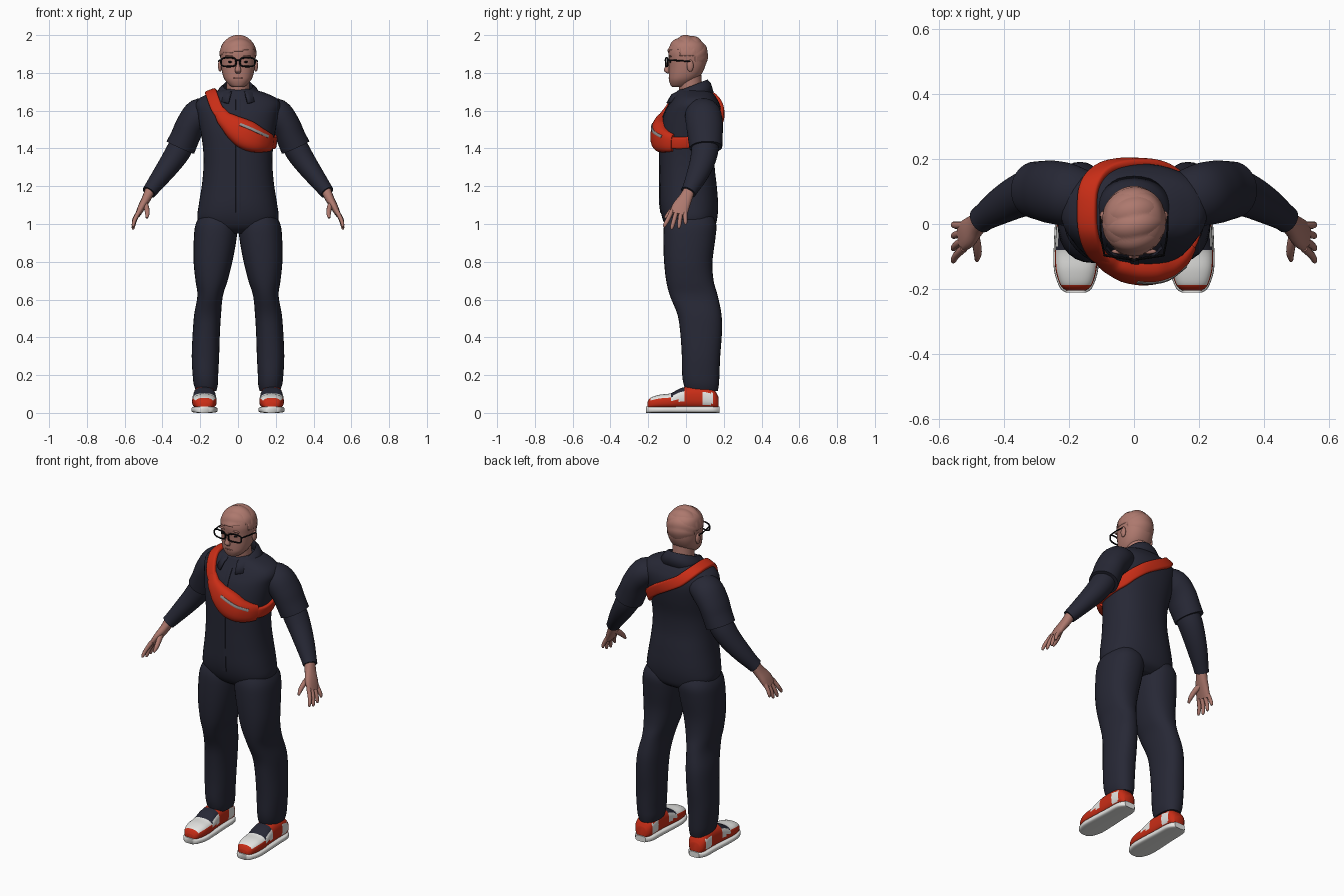
import bpy, bmesh, math
from mathutils import Vector
from mathutils.bvhtree import BVHTree

if "Cube" in bpy.data.objects:
    bpy.data.objects.remove(bpy.data.objects["Cube"])

X, Y, Z = Vector((1, 0, 0)), Vector((0, 1, 0)), Vector((0, 0, 1))


def material(name, rgb):
    m = bpy.data.materials.new(name)
    m.diffuse_color = (*rgb, 1)
    m.use_nodes = True
    m.node_tree.nodes["Principled BSDF"].inputs["Base Color"].default_value = m.diffuse_color
    return m


NAVY = material("navy cloth", (.020, .021, .036))
RED = material("red", (.58, .026, .008))
SKIN = material("skin", (.42, .19, .155))
LIP = material("lip", (.31, .12, .10))
WHITE = material("white", (.78, .78, .76))
BLACK = material("black", (.004, .004, .005))
GREY = material("zip grey", (.30, .28, .28))


def finish(name, bm, mats, paint=None, mirror=False):
    bmesh.ops.recalc_face_normals(bm, faces=bm.faces[:])
    me = bpy.data.meshes.new(name)
    bm.to_mesh(me)
    bm.free()
    for m in mats:
        me.materials.append(m)
    if paint:
        for p in me.polygons:
            p.material_index = paint(p.center, p.normal)
    me.shade_smooth()
    me.set_sharp_from_angle(angle=math.radians(45))
    ob = bpy.data.objects.new(name, me)
    bpy.context.collection.objects.link(ob)
    if mirror:
        ob.modifiers.new("mirror", 'MIRROR')
    return ob


def smooth_rows(rows, steps, closed=False):
    """Catmull-Rom interpolation of rows of numbers."""
    n, out = len(rows), []
    for i in range(n if closed else n - 1):
        k = [(i + d) % n if closed else min(max(i + d, 0), n - 1) for d in (-1, 0, 1, 2)]
        for s in range(steps):
            t = s / steps
            out.append([.5 * (2 * b + (c - a) * t + (2 * a - 5 * b + 4 * c - d) * t * t
                              + (3 * b - a - 3 * c + d) * t ** 3)
                        for a, b, c, d in zip(*(rows[j] for j in k))])
    return out if closed else out + [list(rows[-1])]


def loft(name, rows, mats, ref=Y, axis=None, n=2, sides=24, closed=False, steps=4,
         paint=None, mirror=False):
    """Skin rings (x, y, z, radius along ref, other radius[, own ref])."""
    rows = smooth_rows(rows, steps, closed)
    pts = [Vector(r[:3]) for r in rows]
    bm, rings, m = bmesh.new(), [], len(rows)
    for i, r in enumerate(rows):
        nxt = pts[(i + 1) % m] if closed else pts[min(i + 1, m - 1)]
        prv = pts[i - 1] if closed else pts[max(i - 1, 0)]
        t = axis or (nxt - prv).normalized()
        a = Vector(r[5:8]) if len(r) > 5 else ref
        a = (a - t * a.dot(t)).normalized()
        b = t.cross(a)
        ring = []
        for k in range(sides):
            c, s = math.cos(math.tau * k / sides), math.sin(math.tau * k / sides)
            c, s = (math.copysign(abs(v) ** (2 / n), v) for v in (c, s))
            ring.append(bm.verts.new(pts[i] + a * c * max(r[3], .002) + b * s * max(r[4], .002)))
        rings.append(ring)
    for i in range(m if closed else m - 1):
        p, q = rings[i], rings[(i + 1) % m]
        for k in range(sides):
            j = (k + 1) % sides
            bm.faces.new((p[k], p[j], q[j], q[k]))
    if not closed:
        bm.faces.new(rings[0])
        bm.faces.new(rings[-1])
    return finish(name, bm, mats, paint, mirror)


def box_row(z, x0, x1, y0, y1):
    return ((x0 + x1) / 2, (y0 + y1) / 2, z, (y1 - y0) / 2, (x1 - x0) / 2)


def ball(name, loc, scale, mat, mirror=False):
    bm = bmesh.new()
    bmesh.ops.create_uvsphere(bm, u_segments=16, v_segments=10, radius=1)
    for v in bm.verts:
        v.co = Vector(loc) + Vector(a * b for a, b in zip(v.co, scale))
    return finish(name, bm, [mat], mirror=mirror)


def tree(*obs):
    vs, fs = [], []
    for o in obs:
        k = len(vs)
        vs += [v.co.copy() for v in o.data.vertices]
        fs += [[i + k for i in p.vertices] for p in o.data.polygons]
    return BVHTree.FromPolygons(vs, fs)


# Overalls: torso
torso = loft("torso", [box_row(z, -w, w, f, b) for z, w, f, b in (
    (.95, .13, -.06, .11), (.98, .19, -.10, .15), (1.03, .215, -.125, .165), (1.1, .208, -.138, .17),
    (1.2, .192, -.14, .163), (1.3, .183, -.14, .152), (1.4, .185, -.14, .155), (1.5, .20, -.135, .175),
    (1.58, .215, -.117, .186), (1.63, .225, -.092, .18), (1.665, .205, -.07, .163),
    (1.69, .155, -.055, .145), (1.705, .11, -.045, .125), (1.715, .07, -.025, .09))],
    [NAVY], axis=Z, n=2.35, sides=40)

# Trouser legs
loft("leg", [box_row(*r) for r in (
    (.115, -.222, -.115, 0, .168), (.15, -.234, -.107, -.012, .174), (.2, -.24, -.105, -.02, .177),
    (.3, -.245, -.10, -.022, .181), (.42, -.24, -.096, -.03, .19), (.52, -.232, -.09, -.045, .188),
    (.62, -.215, -.08, -.085, .168), (.7, -.225, -.055, -.105, .146), (.8, -.235, -.03, -.116, .14),
    (.92, -.234, -.008, -.12, .155), (1.0, -.224, -.004, -.115, .16), (1.06, -.19, -.03, -.09, .13))],
    [NAVY], axis=Z, n=2.3, sides=28, mirror=True)

# Sleeves and forearms
sleeve = loft("short_sleeve", [(-.13, .08, 1.605, .075, .06), (-.20, .09, 1.583, .095, .083),
                               (-.25, .098, 1.525, .097, .078), (-.28, .102, 1.46, .092, .077),
                               (-.305, .105, 1.405, .087, .08)], [NAVY], sides=28, mirror=True)
loft("forearm_sleeve", [(-.27, .10, 1.47, .068, .06), (-.31, .10, 1.395, .072, .066),
                        (-.355, .085, 1.325, .066, .06), (-.41, .055, 1.25, .056, .05),
                        (-.455, .025, 1.19, .044, .041), (-.472, .012, 1.168, .042, .038)],
     [NAVY], mirror=True)

# Hands
loft("palm", [(-.465, .018, 1.18, .03, .027), (-.485, -.003, 1.135, .036, .024),
              (-.51, -.028, 1.09, .046, .02), (-.53, -.042, 1.05, .045, .014)],
     [SKIN], n=2.4, sides=16, mirror=True)
for i, (o, dz) in enumerate(((-.036, .012), (-.012, 0), (.012, .005), (.034, .025))):
    loft(f"finger_{i + 1}", [(-.522, -.038 + o, 1.07, .012, .013),
                             (-.545, -.048 + 1.3 * o, 1.02 + dz / 2, .0115, .011),
                             (-.554, -.055 + 1.55 * o, .985 + dz, .010, .009),
                             (-.555, -.058 + 1.62 * o, .972 + dz, .005, .005)],
         [SKIN], sides=10, mirror=True)
loft("thumb", [(-.495, -.02, 1.115, .016, .02), (-.484, -.06, 1.085, .014, .016),
               (-.48, -.092, 1.055, .012, .012), (-.483, -.112, 1.032, .006, .006)],
     [SKIN], ref=X, sides=10, mirror=True)


# Shoes: red panels, white toe box and side patch, dark tongue
def shoe_paint(c, n):
    if c.y < -.085:
        return 1 if n.z > .5 and c.y > -.19 else 0
    if c.y < -.01:
        return 2 if n.z > .55 else (1 if c.z > .065 else 0)
    return 1 if .085 < c.y < .14 and .045 < c.z < .105 else 0


loft("shoe_upper", [(-.178, y, (top + .02) / 2, (top - .02) / 2, w) for y, top, w in (
    (-.205, .055, .028), (-.188, .08, .048), (-.14, .096, .063), (-.08, .104, .065), (-.03, .13, .062),
    (.03, .142, .059), (.1, .142, .057), (.15, .12, .053), (.172, .085, .033))],
    [RED, WHITE, NAVY], ref=Z, axis=Y, n=2.6, sides=32, steps=5, paint=shoe_paint, mirror=True)
loft("shoe_sole", [(-.178, y, .017, .017, w) for y, w in (
    (-.211, .03), (-.195, .05), (-.14, .068), (-.06, .068), (.05, .062), (.14, .058), (.178, .034))],
    [WHITE], ref=Z, axis=Y, n=4, mirror=True)

# Neck and head
loft("neck", [(0, .035, 1.66, .066, .066), (0, .025, 1.72, .062, .061), (0, .02, 1.80, .06, .062)],
     [SKIN], axis=Z)
loft("head", [box_row(z, -w, w, f, b) for z, w, f, b in (
    (1.725, .022, -.07, -.02), (1.732, .042, -.08, .01), (1.76, .068, -.09, .05), (1.79, .081, -.091, .08),
    (1.83, .089, -.09, .1), (1.87, .093, -.091, .107), (1.91, .095, -.092, .109), (1.95, .085, -.078, .098),
    (1.975, .06, -.05, .07), (1.987, .03, -.015, .04))], [SKIN], axis=Z, n=2.25, sides=32)
loft("nose", [(0, -.089, 1.872, .006, .008), (0, -.097, 1.84, .011, .010), (0, -.102, 1.812, .015, .017),
              (0, -.093, 1.798, .007, .011)], [SKIN], axis=Z, sides=12)
ball("ear", (-.095, .022, 1.838), (.011, .018, .032), SKIN, True)
ball("eye", (-.042, -.083, 1.858), (.012, .005, .005), BLACK, True)
ball("brow", (-.045, -.084, 1.888), (.024, .008, .005), SKIN, True)
ball("mouth", (0, -.088, 1.773), (.025, .006, .004), LIP)

# Swept hair with ridged locks, cut along a hairline
bm = bmesh.new()
bmesh.ops.create_uvsphere(bm, u_segments=64, v_segments=40, radius=1)
for v in bm.verts:
    wave = math.atan2(v.co.z + .35, v.co.y) * 13 + v.co.x * 1.6
    k = 1 + .045 * abs(math.sin(wave / 2)) * max(0, v.co.z + .5)
    v.co = Vector((v.co.x * .097 * k, .008 + v.co.y * .107 * k, 1.89 + v.co.z * .105 * k))


def below_hairline(c):
    return c.z < (1.915 + .15 * c.x if c.y < -.03 else 1.89 if c.y < .045 else 1.83)


bmesh.ops.delete(bm, geom=[f for f in bm.faces if below_hairline(f.calc_center_median())], context='FACES')
hair = finish("hair", bm, [SKIN])
sol = hair.modifiers.new("thickness", 'SOLIDIFY')
sol.thickness, sol.offset = .012, -1

# Glasses
rim = []
for k in range(24):
    c, s = math.cos(math.tau * k / 24), math.sin(math.tau * k / 24)
    c, s = (math.copysign(abs(v) ** .6, v) for v in (c, s))
    rim.append((-.05 + .04 * c, -.108 + .012 * (.5 - .5 * c), 1.857 + .023 * s, .004, .0045))
loft("glasses_rim", rim, [BLACK], closed=True, steps=1, sides=8, mirror=True)
loft("glasses_bridge", [(-.012, -.108, 1.865, .004, .004), (0, -.111, 1.868, .004, .004),
                        (.012, -.108, 1.865, .004, .004)], [BLACK], sides=8)
loft("glasses_temple", [(-.09, -.098, 1.868, .005, .003), (-.101, -.04, 1.865, .004, .003),
                        (-.103, .025, 1.86, .004, .003)], [BLACK], ref=Z, sides=8, mirror=True)

# Folded collar, open at the front
bm, rings = bmesh.new(), []
for k in range(29):
    phi = math.radians(-156 + 312 * k / 28)
    f = (1 - math.cos(phi)) / 2
    prof = ((.069, .069, 1.70 - .04 * f), (.078, .082, 1.765 - .065 * f),
            (.10, .10 + .02 * f, 1.745 - .06 * f), (.13, .115 + .035 * f, 1.695 - .055 * f))
    rings.append([bm.verts.new((rx * math.sin(phi), .032 + ry * math.cos(phi), z)) for rx, ry, z in prof])
for p, q in zip(rings, rings[1:]):
    for j in range(3):
        bm.faces.new((p[j], p[j + 1], q[j + 1], q[j]))
collar = finish("collar", bm, [NAVY])
collar.modifiers.new("thickness", 'SOLIDIFY').thickness = .01

# Front placket
body = tree(torso, sleeve)
rows = []
for k in range(13):
    hit = body.ray_cast(Vector((.002, -1, 1.66 - .05 * k)), Y)[0]
    rows.append((*hit, .004, .014))
loft("front_placket", rows, [NAVY], n=4, sides=12, steps=2)


# Cross-body bag: strap, pouch and zip laid over the torso
def on_body(rows, lift, closed=False):
    out = []
    for x, y, z, ra, rb in smooth_rows(rows, 2, closed):
        p, nor = body.find_nearest(Vector((x, y, z)))[:2]
        out.append((*(p + nor * lift), ra, rb, *nor))
    return out


strap = [(-.16, .06, 1.74), (-.15, -.04, 1.71), (-.12, -.13, 1.63), (-.08, -.17, 1.57), (-.02, -.18, 1.52),
         (.05, -.18, 1.475), (.125, -.16, 1.445), (.195, -.08, 1.428), (.22, .03, 1.43), (.20, .14, 1.455),
         (.12, .21, 1.515), (.02, .22, 1.58), (-.08, .21, 1.645), (-.14, .15, 1.71)]
loft("bag_strap", on_body([(*p, .014, .031) for p in strap], .004, True), [RED],
     n=4, sides=16, closed=True, steps=3)
size = ((.014, .028), (.03, .042), (.046, .064), (.052, .078), (.046, .068), (.022, .046))
pouch = loft("bag_pouch", on_body([(*p, *s) for p, s in zip(strap[2:8], size)], 0), [RED],
             n=2.5, sides=28, steps=3)
bag = tree(pouch)
rows = []
for x, z in ((.01, 1.528), (.06, 1.508), (.11, 1.485), (.16, 1.462)):
    hit = bag.ray_cast(Vector((x, -1, z)), Y)
    if hit[0]:
        rows.append((*hit[0], .004, .008, *hit[1]))
if len(rows) > 1:
    loft("bag_zip", rows, [GREY], n=4, sides=12)
